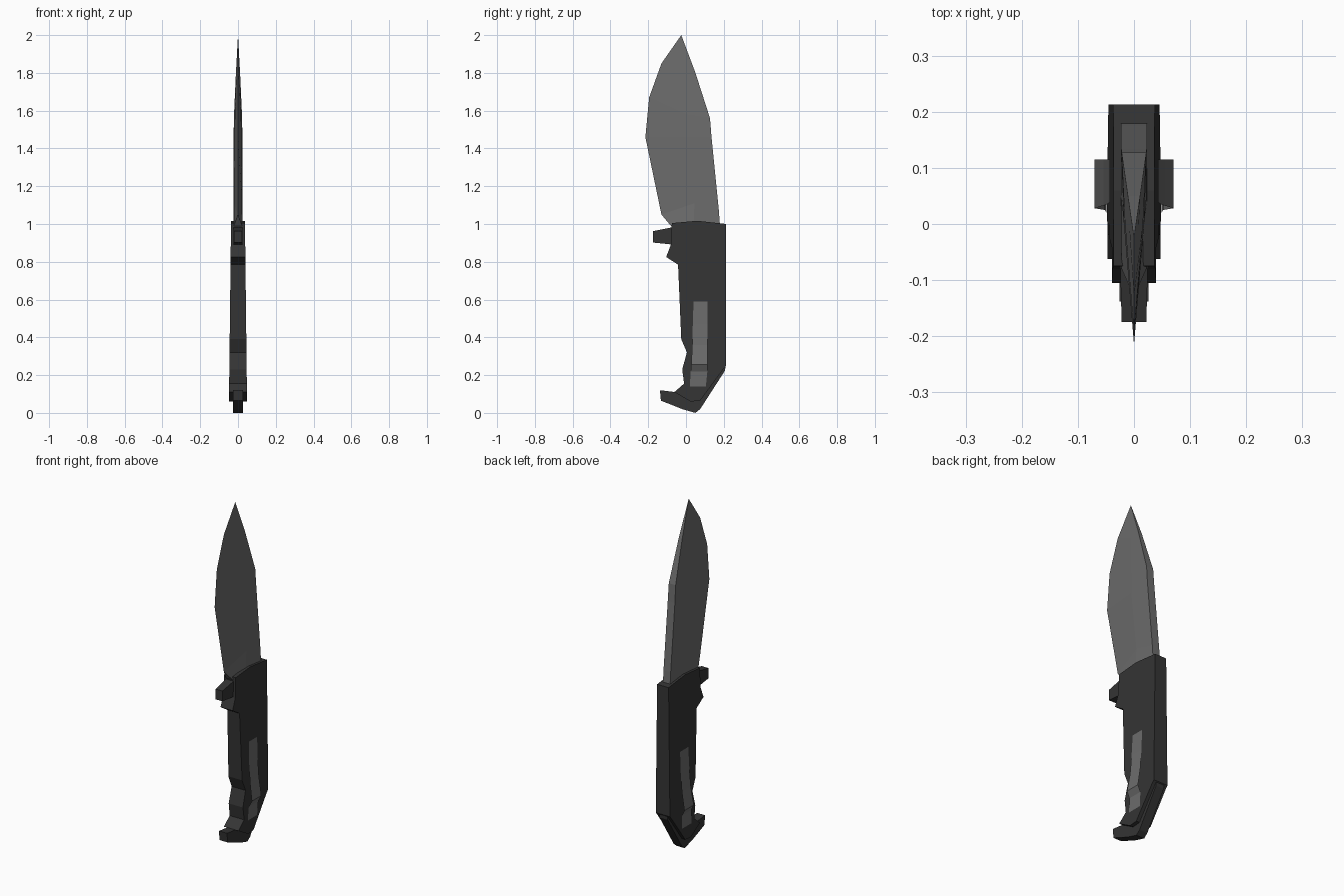
import bpy, bmesh

if "Cube" in bpy.data.objects:
    bpy.data.objects.remove(bpy.data.objects["Cube"])


def material(name, v):
    m = bpy.data.materials.new(name)
    m.diffuse_color = (v, v, v, 1)
    m.use_nodes = True
    m.node_tree.nodes["Principled BSDF"].inputs["Base Color"].default_value = m.diffuse_color
    return m


STEEL = material("grey steel", 0.15)
BLACK = material("black grip", 0.035)


def finish(name, bm, mat, closed=True):
    bmesh.ops.remove_doubles(bm, verts=bm.verts, dist=0.0005)
    if closed:
        bmesh.ops.recalc_face_normals(bm, faces=bm.faces)
    me = bpy.data.meshes.new(name)
    bm.to_mesh(me)
    bm.free()
    me.materials.append(mat)
    ob = bpy.data.objects.new(name, me)
    bpy.context.collection.objects.link(ob)
    return ob


def slab(name, outline, half, mat):
    """Side outline (y, z) given thickness; half(z) is the half width."""
    bm = bmesh.new()
    a = [bm.verts.new((-half(z), y, z)) for y, z in outline]
    b = [bm.verts.new((half(z), y, z)) for y, z in outline]
    bm.faces.new(a)
    bm.faces.new(b[::-1])
    for i in range(len(a)):
        j = (i + 1) % len(a)
        bm.faces.new((a[i], b[i], b[j], a[j]))
    return finish(name, bm, mat)


# Blade: rows of (edge y, z, x), (ridge y, z, x), (spine y, z, x)
rows = [
    ((-0.08, 0.99, 0.022), (0.04, 0.99, 0.023), (0.18, 0.99, 0.023)),
    ((-0.13, 1.05, 0), (0.045, 1.11, 0.022), (0.174, 1.07, 0.023)),
    ((-0.215, 1.46, 0), (0.0, 1.46, 0.018), (0.135, 1.46, 0.023)),
    ((-0.195, 1.67, 0), (0.0, 1.58, 0.016), (0.127, 1.56, 0.022)),
    ((-0.13, 1.85, 0), (-0.01, 1.80, 0.008), (0.05, 1.80, 0.011)),
    ((-0.025, 2.0, 0), (-0.025, 2.0, 0), (-0.025, 2.0, 0)),
]
bm = bmesh.new()
rings = []
for e, r, s in rows:
    loop = [(-x, y, z) for y, z, x in (e, r, s)] + [(x, y, z) for y, z, x in (s, r, e)]
    rings.append([bm.verts.new(p) for p in loop])
for lo, hi in zip(rings, rings[1:]):
    for i in range(6):
        j = (i + 1) % 6
        bm.faces.new((lo[i], lo[j], hi[j], hi[i]))
bm.faces.new(rings[0])
finish("blade", bm, STEEL)

# Handle scales, slightly wider toward the butt
slab("handle", [
    (-0.075, 1.005), (0.06, 1.017), (0.213, 1.0), (0.213, 0.25), (0.2, 0.235),
    (0.075, 0.065), (0.025, 0.06), (-0.062, 0.11), (-0.01, 0.155), (-0.02, 0.23),
    (0.005, 0.32), (-0.025, 0.39), (-0.042, 0.785), (-0.105, 0.825), (-0.08, 0.89)],
    lambda z: 0.037 + 0.0115 * (1 - z), BLACK)

# Narrow core showing below the scales, with the butt hook
slab("butt_hook", [
    (0.21, 0.26), (0.207, 0.225), (0.075, 0.02), (0.05, 0.0), (-0.02, 0.02),
    (-0.133, 0.065), (-0.138, 0.12), (-0.055, 0.11), (0.03, 0.14), (0.15, 0.26)],
    lambda z: 0.026, BLACK)

# Finger guard stub
slab("guard_stub", [
    (-0.06, 0.985), (-0.175, 0.962), (-0.175, 0.902), (-0.06, 0.89)],
    lambda z: 0.025 if z > 0.97 or z < 0.9 else 0.022, BLACK)

# Side grip plates: open sheets that swell out from the handle
plate = [(0.04, 0.115, 0.59, 0.0425), (0.036, 0.115, 0.47, 0.0465),
         (0.033, 0.115, 0.36, 0.054), (0.028, 0.115, 0.255, 0.070),
         (0.025, 0.113, 0.22, 0.052), (0.02, 0.105, 0.14, 0.049)]
for side, label in ((1, "right"), (-1, "left")):
    bm = bmesh.new()
    strip = [[bm.verts.new((side * x, y, z)) for y in (y0, y1)] for y0, y1, z, x in plate]
    for p, q in zip(strip, strip[1:]):
        f = (q[0], q[1], p[1], p[0])
        bm.faces.new(f if side > 0 else f[::-1])
    finish("grip_plate_" + label, bm, STEEL, closed=False)
